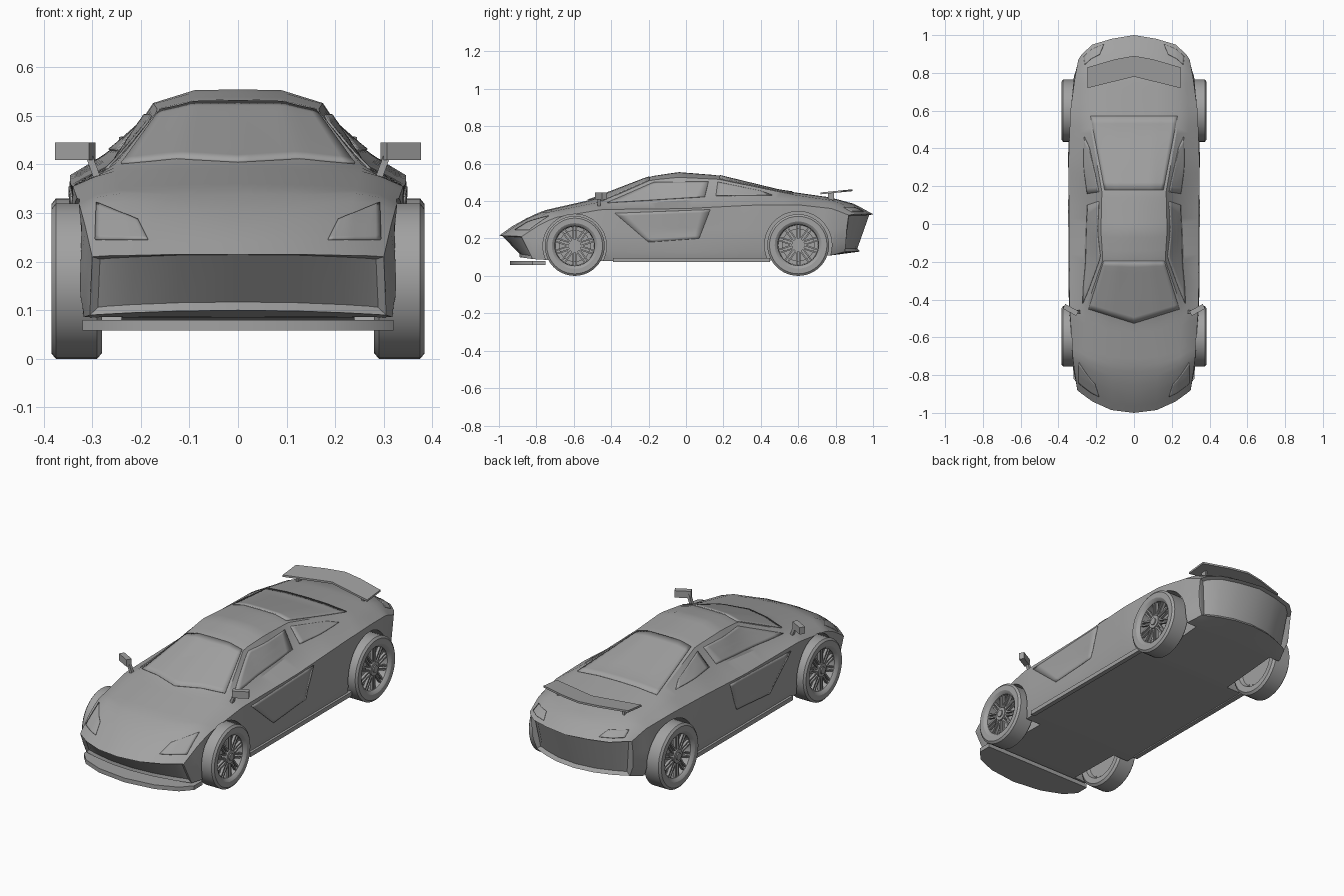
import bpy, bmesh, math
from mathutils import Vector, Matrix
from mathutils.bvhtree import BVHTree

if "Cube" in bpy.data.objects:
    bpy.data.objects.remove(bpy.data.objects["Cube"])

grey = bpy.data.materials.new("satin_grey")
grey.diffuse_color = (0.36, 0.36, 0.36, 1)
grey.use_nodes = True
grey.node_tree.nodes["Principled BSDF"].inputs["Base Color"].default_value = grey.diffuse_color


def make(name, bm, mirror=False, angle=28):
    me = bpy.data.meshes.new(name)
    bm.to_mesh(me)
    me.materials.append(grey)
    me.shade_smooth()
    me.set_sharp_from_angle(angle=math.radians(angle))
    ob = bpy.data.objects.new(name, me)
    bpy.context.collection.objects.link(ob)
    if mirror:
        m = ob.modifiers.new("mirror", 'MIRROR')
        m.merge_threshold = 0.003
    return ob


def box(bm, centre, size, rot=Matrix()):
    bmesh.ops.create_cube(bm, size=1, matrix=Matrix.Translation(centre) @ rot.to_4x4()
                          @ Matrix.Diagonal((*size, 1)))


def prism(bm, outline, z0, z1, slope=0.0, y0=0.0):
    lo = [bm.verts.new((x, y, z0 + slope * (y - y0))) for x, y in outline]
    hi = [bm.verts.new((x, y, z1 + slope * (y - y0))) for x, y in outline]
    n = len(lo)
    bm.faces.new(lo)
    bm.faces.new(hi)
    for i in range(n):
        j = (i + 1) % n
        bm.faces.new((lo[i], lo[j], hi[j], hi[i]))
    bmesh.ops.recalc_face_normals(bm, faces=bm.faces)


def sample(line, t):
    y = line[0][0] + (line[-1][0] - line[0][0]) * t
    for a, b in zip(line, line[1:]):
        if y <= b[0] + 1e-9:
            f = (y - a[0]) / (b[0] - a[0])
            return Vector((a[1] + (b[1] - a[1]) * f, y, a[2] + (b[2] - a[2]) * f))
    return Vector((line[-1][1], line[-1][0], line[-1][2]))


# Feature lines of the half body, nose to tail, as (y, x, z)
centre = [(-1, 0, .215), (-.93, 0, .265), (-.84, 0, .315), (-.76, 0, .35), (-.53, 0, .402),
          (-.19, 0, .532), (-.04, 0, .555), (.17, 0, .538), (.5, 0, .458), (.77, 0, .42),
          (.9, 0, .385), (1, 0, .33)]
inner = [(-.985, .12, .215), (-.92, .12, .262), (-.84, .12, .31), (-.75, .12, .348),
         (-.51, .13, .402), (-.19, .09, .531), (-.04, .09, .553), (.17, .09, .537),
         (.5, .11, .456), (.77, .13, .418), (.9, .12, .38), (.98, .12, .33)]
pillar = [(-.94, .22, .213), (-.82, .23, .298), (-.74, .24, .34), (-.45, .255, .397),
          (-.19, .165, .512), (-.04, .175, .527), (.17, .17, .517), (.57, .24, .435),
          (.8, .23, .4), (.95, .22, .33)]
belt = [(-.9, .275, .212), (-.8, .28, .285), (-.72, .29, .33), (-.48, .295, .375),
        (-.2, .265, .39), (.12, .25, .415), (.3, .275, .42), (.55, .29, .412),
        (.8, .275, .38), (.9, .275, .33)]
shoulder = [(-.88, .3, .21), (-.78, .315, .275), (-.7, .325, .312), (-.45, .34, .355),
            (0, .345, .36), (.35, .346, .378), (.6, .337, .38), (.78, .312, .36), (.87, .295, .325)]
side = [(-.86, .302, .18), (-.76, .325, .2), (-.45, .345, .24), (0, .337, .24),
        (.35, .35, .25), (.75, .325, .24), (.86, .295, .26)]
lower = [(-.84, .305, .13), (-.74, .33, .13), (-.4, .345, .13), (.4, .345, .13),
         (.75, .33, .15), (.855, .29, .18)]
sill_line = [(-.82, .305, .09), (-.74, .32, .085), (-.42, .33, .08), (.43, .33, .08),
             (.78, .3, .11), (.85, .27, .13)]


def floor_line(f):
    pts = [(y, x * f, z) for y, x, z in sill_line]
    g = 1 - f * f
    pts[0] = (-.82 - .07 * g, pts[0][1], .09 + .01 * g)
    pts[-1] = (.85 + .08 * g, pts[-1][1], .13)
    return pts


lines = [centre, inner, pillar, belt, shoulder, side, lower] + \
        [floor_line(f) for f in (1, .9, .72, .4, 0)]

# Body shell: loft through the feature lines
N = 56
bm = bmesh.new()
rings = []
for s in range(N + 1):
    half = [sample(l, s / N) for l in lines]
    right = [bm.verts.new(p) for p in half]
    left = [right[0]] + [bm.verts.new((-p.x, p.y, p.z)) for p in half[1:-1]] + [right[-1]]
    rings.append((right, left))
for (r0, l0), (r1, l1) in zip(rings, rings[1:]):
    for a, b in ((r0, r1), (l0, l1)):
        for i in range(len(a) - 1):
            bm.faces.new((a[i], a[i + 1], b[i + 1], b[i]))
caps = []
for ring in (rings[0], rings[-1]):
    panel = []
    for h in ring:
        for i in range(4):
            panel.append(bm.faces.new((h[i], h[i + 1], h[10 - i], h[11 - i])))
        bm.faces.new((h[4], h[5], h[6], h[7]))
    caps.append(panel)
bmesh.ops.recalc_face_normals(bm, faces=bm.faces)
# Recessed nose intake and tail panel
for panel, depth in zip(caps, (-.012, -.018)):
    bmesh.ops.inset_region(bm, faces=panel, thickness=.012, depth=depth, use_even_offset=True)
tree = BVHTree.FromBMesh(bm, epsilon=1e-5)
body = make("body_shell", bm)

# Wheel arches cut from the body
cut = bmesh.new()
for sx in (-1, 1):
    for y, z, r in ((-.595, .16, .17), (.6, .165, .18)):
        bmesh.ops.create_cone(cut, cap_ends=True, segments=48, radius1=r, radius2=r, depth=.3,
                              matrix=Matrix.Translation((sx * .39, y, z)) @ Matrix.Rotation(math.pi / 2, 4, 'Y'))
cutter = make("arch_cutter", cut)
cutter.hide_render = True
mod = body.modifiers.new("arches", 'BOOLEAN')
mod.operation = 'DIFFERENCE'
mod.solver = 'EXACT'
mod.object = cutter
bpy.context.view_layer.update()
cut_mesh = bpy.data.meshes.new_from_object(body.evaluated_get(bpy.context.evaluated_depsgraph_get()))
body.modifiers.clear()
body.data = cut_mesh
cut_mesh.shade_smooth()
cut_mesh.set_sharp_from_angle(angle=math.radians(28))
bpy.data.objects.remove(cutter)

# Thin plates projected onto the body: windows, doors and lamps
VIEWS = {'top': (lambda u, v: Vector((u, v, 2)), Vector((0, 0, -1))),
         'side': (lambda u, v: Vector((2, u, v)), Vector((-1, 0, 0))),
         'front': (lambda u, v: Vector((u, -2, v)), Vector((0, 1, 0))),
         'back': (lambda u, v: Vector((u, 2, v)), Vector((0, -1, 0)))}


def plate(name, view, a, b, c, d, n=10):
    origin, ray = VIEWS[view]
    a, b, c, d = map(Vector, (a, b, c, d))
    pb = bmesh.new()
    grid = []
    for i in range(n + 1):
        row = []
        for j in range(n + 1):
            p = a.lerp(b, i / n).lerp(d.lerp(c, i / n), j / n)
            o = origin(max(p.x, .0006) if view != 'side' else p.x, p.y)
            hit, nor, _, _ = tree.ray_cast(o, ray)
            if hit is None:
                hit, nor, _, _ = tree.find_nearest(o)
            row.append(pb.verts.new(hit + nor * .004))
        grid.append(row)
    for i in range(n):
        for j in range(n):
            pb.faces.new((grid[i][j], grid[i + 1][j], grid[i + 1][j + 1], grid[i][j + 1]))
    pb.normal_update()
    if sum(f.normal.dot(ray) for f in pb.faces) > 0:
        bmesh.ops.reverse_faces(pb, faces=pb.faces)
    ob = make(name, pb, True)
    m = ob.modifiers.new("thickness", 'SOLIDIFY')
    m.thickness, m.offset = .007, -1


plate("windscreen", 'top', (0, -.525), (.24, -.45), (.16, -.195), (0, -.195))
plate("rear_window", 'top', (0, .18), (.155, .18), (.23, .57), (0, .57))
plate("side_window", 'side', (-.42, .39), (.1, .422), (.12, .502), (-.17, .5))
plate("quarter_window", 'side', (.16, .428), (.46, .43), (.4, .452), (.17, .5))
plate("door_panel", 'side', (-.38, .335), (.13, .355), (.07, .2), (-.2, .18))
plate("headlight", 'front', (.185, .245), (.293, .245), (.29, .32), (.205, .285))
plate("tail_light", 'back', (.16, .342), (.265, .342), (.26, .365), (.18, .365))

# Front splitter
bm = bmesh.new()
arc = [(.32, -.75), (.32, -.82), (.27, -.875), (.16, -.92), (0, -.94)]
prism(bm, arc + [(-x, y) for x, y in arc[-2::-1]], .058, .08)
make("front_splitter", bm)

# Side skirts
bm = bmesh.new()
box(bm, (.335, .03, .085), (.024, .84, .022))
make("side_skirt", bm, True)

# Rear wing with two struts
bm = bmesh.new()
prism(bm, [(0, .78), (.245, .72), (.245, .83), (.1, .872), (0, .89), (-.1, .872), (-.245, .83), (-.245, .72)],
          .436, .446, .1, .72)
make("rear_wing", bm)
bm = bmesh.new()
box(bm, (.19, .775, .415), (.012, .03, .06))
make("wing_strut", bm, True)

# Door mirrors
bm = bmesh.new()
box(bm, (.335, -.455, .427), (.08, .028, .036), Matrix.Rotation(.5, 3, 'Z'))
box(bm, (.3, -.465, .4), (.014, .018, .06), Matrix.Rotation(.35, 3, 'Y'))
make("door_mirror", bm, True)

# Wheels: lathed tyre and rim, paired spokes, hub and brake disc
TYRE = [(.3, .108), (.282, .118), (.28, .148), (.29, .16), (.375, .16), (.384, .149),
        (.384, .122), (.378, .112), (.37, .106), (.3, .104)]


def wheel(name, y, r):
    tb = bmesh.new()
    seg, k = 40, r / .16
    loops = [[tb.verts.new((x, y + q * k * math.cos(a), r + q * k * math.sin(a))) for x, q in TYRE]
             for a in (2 * math.pi * i / seg for i in range(seg))]
    for i in range(seg):
        p, q = loops[i], loops[(i + 1) % seg]
        for j in range(len(TYRE)):
            m = (j + 1) % len(TYRE)
            tb.faces.new((p[j], p[m], q[m], q[j]))
    bmesh.ops.recalc_face_normals(tb, faces=tb.faces)
    make(name + "_tyre", tb, True)
    rb = bmesh.new()
    turn = Matrix.Rotation(math.pi / 2, 4, 'Y')
    for x, rad, depth in ((.36, .034, .03), (.374, .018, .014), (.325, .085, .012), (.302, .104, .006)):
        bmesh.ops.create_cone(rb, cap_ends=True, segments=28, radius1=rad * k, radius2=rad * k,
                              depth=depth, matrix=Matrix.Translation((x, y, r)) @ turn)
    for i in range(10):
        rot = Matrix.Rotation(2 * math.pi * i / 10, 3, 'X')
        for off in (-.009, .009):
            c = rot @ Vector((0, off, .07 * k))
            box(rb, (.362, y + c.y, r + c.z), (.014, .008, .078 * k), rot)
    make(name + "_rim", rb, True)


wheel("front_wheel", -.595, .16)
wheel("rear_wheel", .6, .165)
